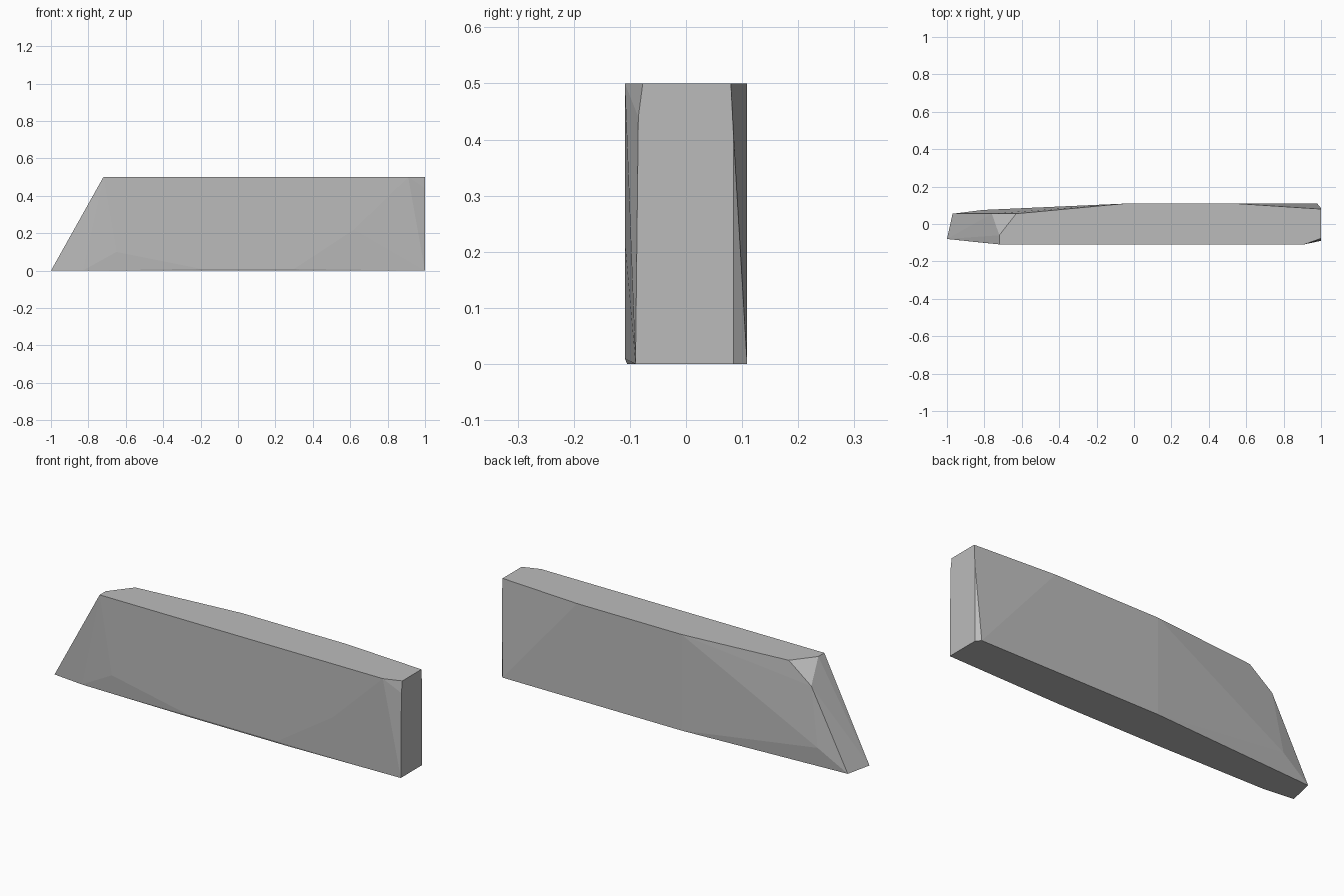
import bpy, bmesh

if "Cube" in bpy.data.objects:
    bpy.data.objects.remove(bpy.data.objects["Cube"])

# Outlines of the faceted slab
TOP = [(-0.72, -0.109), (-0.72, -0.06), (-0.63, 0.055), (-0.05, 0.109),
       (0.55, 0.109), (1, 0.08), (1, -0.077), (0.91, -0.109)]
BOTTOM = [(-1, -0.08), (-0.97, 0.055), (-0.05, 0.109), (0.98, 0.109),
          (1, 0.085), (1, -0.09), (0.35, -0.105), (-0.25, -0.105), (-0.83, -0.098)]
# Corners where the chipped facets meet
CHIPS = [(-0.76, 0.055, 0.40), (-0.81, 0.075, 0.10), (1, 0.085, 0.40),
         (1, -0.085, 0.44), (-0.65, -0.109, 0.10), (-0.2, -0.109, 0.01),
         (0.3, -0.109, 0.01), (0.62, -0.109, 0.22)]

# Slab body as the hull of its corners
bm = bmesh.new()
points = [(x, y, 0.5) for x, y in TOP] + [(x, y, 0) for x, y in BOTTOM] + CHIPS
for p in points:
    bm.verts.new(p)
hull = bmesh.ops.convex_hull(bm, input=bm.verts[:])
spare = {v for v in hull["geom_interior"] + hull["geom_unused"]
         if isinstance(v, bmesh.types.BMVert)}
bmesh.ops.delete(bm, geom=list(spare), context='VERTS')
bmesh.ops.dissolve_limit(bm, angle_limit=0.005, verts=bm.verts[:], edges=bm.edges[:])
bmesh.ops.recalc_face_normals(bm, faces=bm.faces[:])
mesh = bpy.data.meshes.new("stone_slab")
bm.to_mesh(mesh)
bm.free()

# Plain stone colour
grey = bpy.data.materials.new("stone_grey")
grey.diffuse_color = (0.5, 0.5, 0.5, 1)
grey.use_nodes = True
grey.node_tree.nodes["Principled BSDF"].inputs["Base Color"].default_value = grey.diffuse_color
mesh.materials.append(grey)
bpy.context.collection.objects.link(bpy.data.objects.new("stone_slab", mesh))
